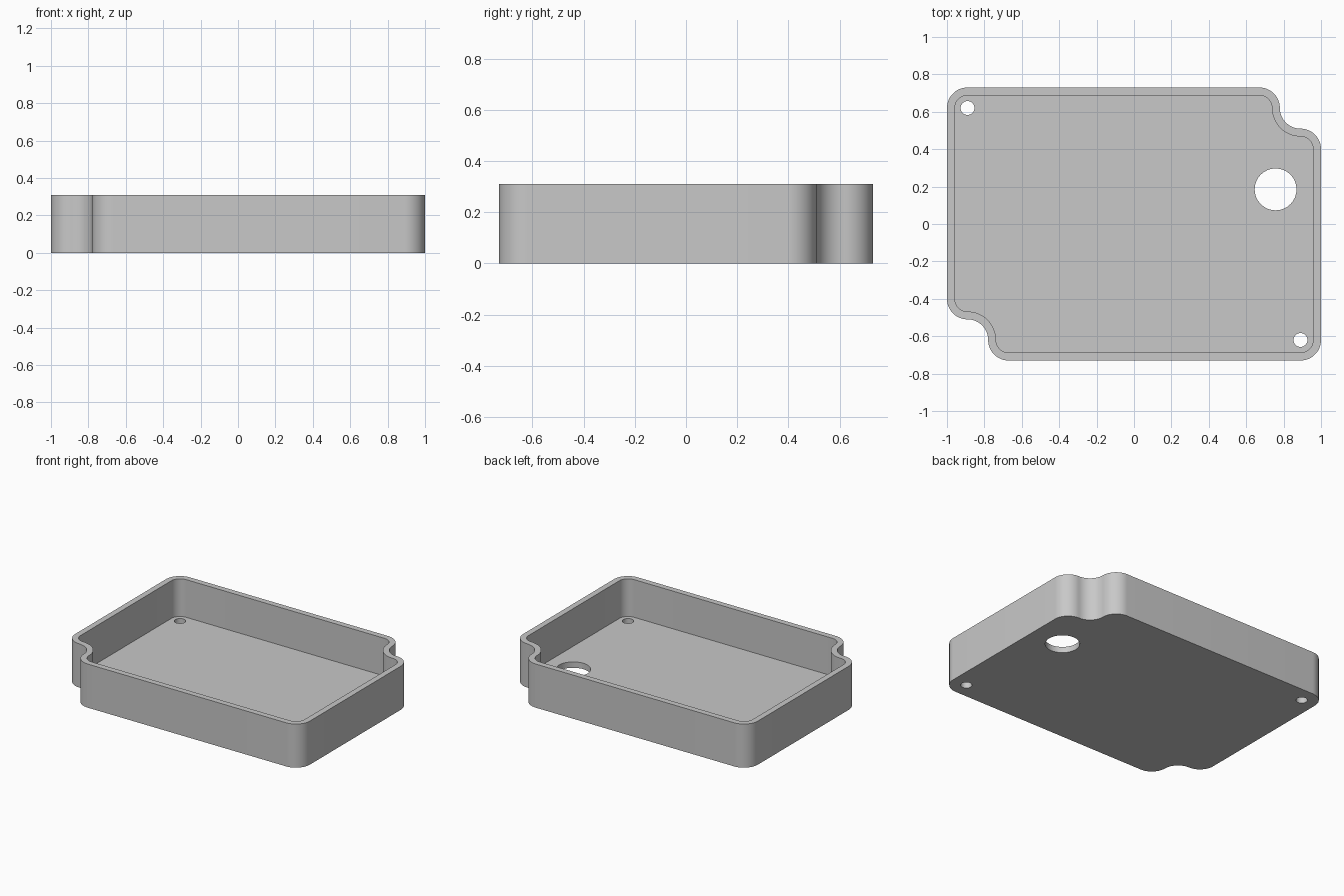
import bpy
import bmesh
from math import cos, sin, pi
from mathutils import Vector

if "Cube" in bpy.data.objects:
    bpy.data.objects.remove(bpy.data.objects["Cube"], do_unlink=True)

HALF_X, HALF_Y, HEIGHT = 1.0, 0.73, 0.31
WALL, FLOOR = 0.042, 0.042
R = 0.11                                  # corner and notch radius
CX, CY = HALF_X - R, HALF_Y - R           # corner centres
STEPS = 16

grey = bpy.data.materials.new("light grey")
grey.use_nodes = True
grey.diffuse_color = (0.58, 0.58, 0.58, 1)
grey.node_tree.nodes["Principled BSDF"].inputs["Base Color"].default_value = grey.diffuse_color


def arc(x, y, radius, start, end):
    return [Vector((x + radius * cos(a), y + radius * sin(a)))
            for a in (start + (end - start) * i / STEPS for i in range(STEPS + 1))]


def outline(inset):
    """Rounded rectangle with scooped corners at back left and front right."""
    outer, scoop = R - inset, R + inset
    half = arc(CX, -CY, outer, -pi / 2, 0)
    half += arc(CX, CY - 2 * R, outer, 0, pi / 2)
    half += arc(CX, CY, scoop, 1.5 * pi, pi)[1:-1] if not inset else arc(CX, CY, scoop, 1.5 * pi, pi)
    half += arc(CX - 2 * R, CY, outer, 0, pi / 2)
    points = half + [-p for p in half]
    return [p for i, p in enumerate(points) if (p - points[i - 1]).length > 1e-4]


def prism(name, points, bottom, top):
    bm = bmesh.new()
    face = bm.faces.new([bm.verts.new((p.x, p.y, bottom)) for p in points])
    grown = bmesh.ops.extrude_face_region(bm, geom=[face])["geom"]
    verts = [g for g in grown if isinstance(g, bmesh.types.BMVert)]
    bmesh.ops.translate(bm, verts=verts, vec=(0, 0, top - bottom))
    bmesh.ops.recalc_face_normals(bm, faces=bm.faces)
    mesh = bpy.data.meshes.new(name)
    bm.to_mesh(mesh)
    bm.free()
    mesh.materials.append(grey)
    obj = bpy.data.objects.new(name, mesh)
    bpy.context.collection.objects.link(obj)
    return obj


def circle(x, y, radius):
    return [p for p in arc(x, y, radius, 0, pi)[:-1] + arc(x, y, radius, pi, 2 * pi)[:-1]]


# Solid tray body, hollowed by the cavity and drilled through the floor
tray = prism("tray", outline(0), 0, HEIGHT)
cutters = [prism("cavity_cutter", outline(WALL), FLOOR, HEIGHT + 0.1)]
holes = {
    "cable_hole_cutter": (0.757, 0.185, 0.112),
    "back_screw_hole_cutter": (-CX, CY, 0.037),
    "front_screw_hole_cutter": (CX, -CY, 0.037),
}
for name, hole in holes.items():
    cutters.append(prism(name, circle(*hole), -0.1, FLOOR + 0.1))

bpy.ops.object.select_all(action="DESELECT")
tray.select_set(True)
bpy.context.view_layer.objects.active = tray
for cutter in cutters:
    cutter.hide_render = True
    mod = tray.modifiers.new(cutter.name, "BOOLEAN")
    mod.operation = "DIFFERENCE"
    mod.solver = "EXACT"
    mod.object = cutter
    bpy.ops.object.modifier_apply(modifier=mod.name)
    bpy.data.objects.remove(cutter, do_unlink=True)

bpy.ops.object.shade_smooth_by_angle(angle=pi / 6)
